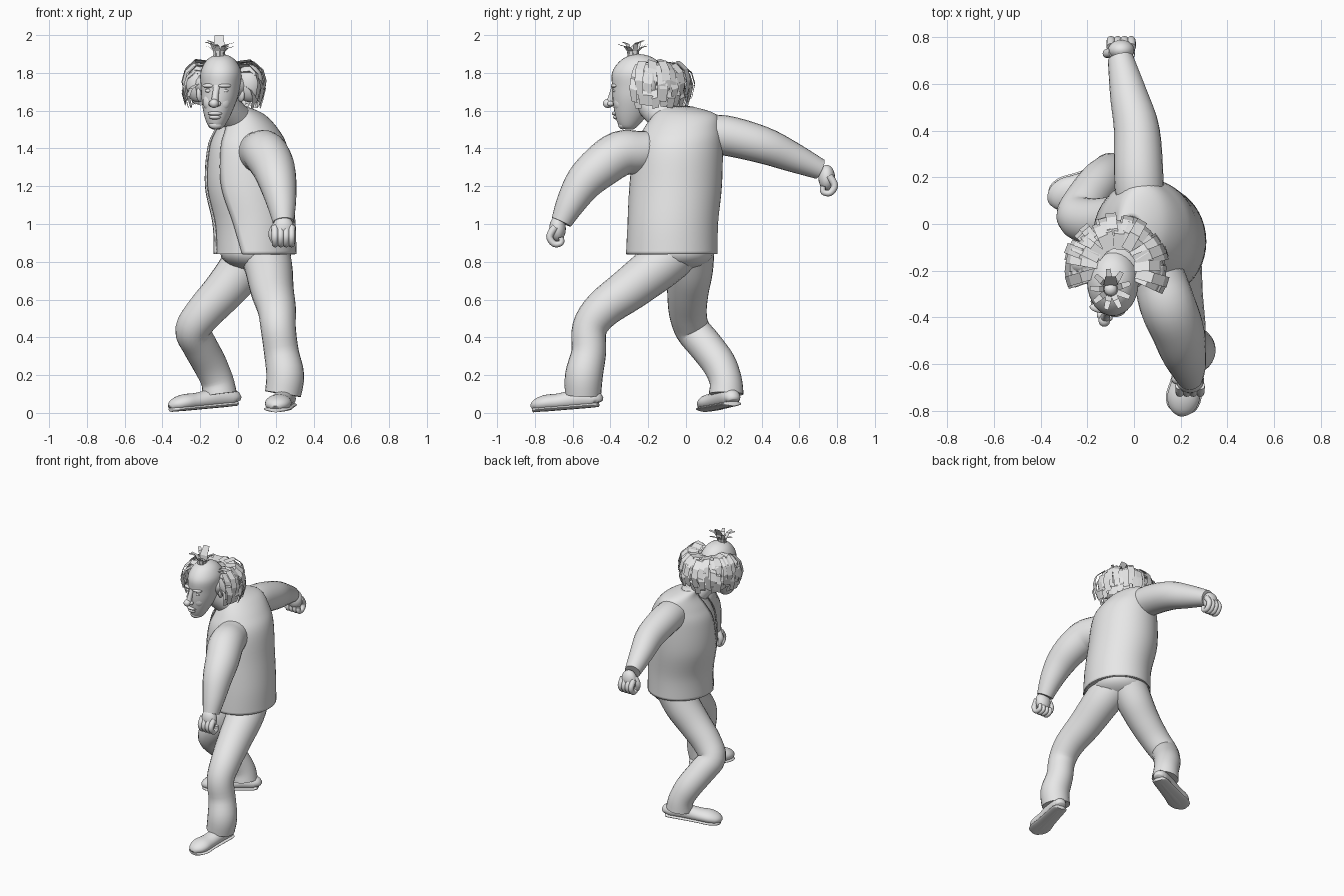
import bpy, bmesh, math, random
from mathutils import Vector

random.seed(4)
if "Cube" in bpy.data.objects:
    bpy.data.objects.remove(bpy.data.objects["Cube"], do_unlink=True)

clay = bpy.data.materials.new("light_grey")
clay.use_nodes = True
clay.diffuse_color = (0.8, 0.8, 0.8, 1)
clay.node_tree.nodes["Principled BSDF"].inputs["Base Color"].default_value = (0.8, 0.8, 0.8, 1)
X, Y, Z = Vector((1, 0, 0)), Vector((0, 1, 0)), Vector((0, 0, 1))


def finish(name, bm, smooth=True):
    mesh = bpy.data.meshes.new(name)
    bm.to_mesh(mesh)
    bm.free()
    mesh.materials.append(clay)
    for p in mesh.polygons:
        p.use_smooth = smooth
    ob = bpy.data.objects.new(name, mesh)
    bpy.context.collection.objects.link(ob)
    return ob


def spline(pts, k):
    """Catmull-Rom through tuples of any length."""
    pts = [pts[0]] + list(pts) + [pts[-1]]
    out = []
    for a, b, c, d in zip(pts, pts[1:], pts[2:], pts[3:]):
        for s in range(k):
            t = s / k
            out.append([(2 * q + (r - p) * t + (2 * p - 5 * q + 4 * r - u) * t * t
                         + (3 * q - p - 3 * r + u) * t ** 3) / 2
                        for p, q, r, u in zip(a, b, c, d)])
    return out + [list(pts[-1])]


def loft(name, pts, ref=X, upright=False, n=24, k=4):
    """Skin of ellipses: x, y, z, radius, radius and optionally start and end angle."""
    rows = spline(pts, k)
    bm = bmesh.new()
    opened = len(rows[0]) > 5
    rings = []
    for i, row in enumerate(rows):
        if upright:
            a, b = X, Y
        else:
            t = Vector(rows[min(i + 1, len(rows) - 1)][:3]) - Vector(rows[max(i - 1, 0)][:3])
            t.normalize()
            a = (ref - t * ref.dot(t)).normalized()
            b = t.cross(a)
        start, end = row[5:] if opened else (0, 360)
        ring = []
        for j in range(n + opened):
            w = math.radians(start + (end - start) * j / n)
            ring.append(bm.verts.new(Vector(row[:3]) + a * max(row[3], .001) * math.cos(w)
                                     + b * max(row[4], .001) * math.sin(w)))
        rings.append(ring)
    for lo, hi in zip(rings, rings[1:]):
        for j in range(n):
            m = (j + 1) % len(lo)
            bm.faces.new((lo[j], lo[m], hi[m], hi[j]))
    if not opened:
        bm.faces.new(rings[0][::-1])
        bm.faces.new(rings[-1])
    ob = finish(name, bm)
    bpy.context.view_layer.objects.active = ob
    ob.select_set(True)
    bpy.ops.object.shade_smooth_by_angle(angle=math.radians(50))
    ob.select_set(False)
    return ob


def tube(name, pts, **kw):
    return loft(name, [p + (p[3],) for p in pts], **kw)


def blob(name, centre, size, turn=0):
    bm = bmesh.new()
    bmesh.ops.create_uvsphere(bm, u_segments=20, v_segments=12, radius=1)
    ob = finish(name, bm)
    ob.location, ob.scale, ob.rotation_euler.z = centre, size, turn


def ribbon(bm, path, side, width):
    pairs = []
    for i, p in enumerate(path):
        half = side * width * (.5 if i < len(path) - 1 else .38)
        pairs.append((bm.verts.new(p - half), bm.verts.new(p + half)))
    for (a, b), (c, d) in zip(pairs, pairs[1:]):
        bm.faces.new((a, b, d, c))


# Torso: shirt, with an open vest over it
vest_rings = [
    (.09, -.075, .84, .22, .243, 252, 560), (.085, -.07, 1.0, .22, .24, 240, 558),
    (.055, -.055, 1.2, .23, .245, 231, 556), (.05, -.04, 1.4, .213, .235, 228, 555),
    (.045, -.02, 1.5, .17, .207, 228, 554), (.03, -.005, 1.58, .11, .165, 226, 552),
    (-.015, -.05, 1.622, .062, .085, 226, 552)]
vest = loft("vest", vest_rings, upright=True, n=40, k=6)
shell = vest.modifiers.new("thickness", "SOLIDIFY")
shell.thickness, shell.offset = .006, -1
shirt_rings = [(x, y, z, rx - .009, ry - .009) for x, y, z, rx, ry, *_ in vest_rings]
loft("shirt", shirt_rings + [(-.02, -.06, 1.628, .03, .05)], upright=True, n=36)

# Trousers
blob("trouser_seat", (.095, -.04, .85), (.19, .19, .1))
tube("left_trouser_leg", [
    (.13, -.04, .87, .13), (.16, -.14, .78, .127), (.18, -.3, .655, .115), (.205, -.44, .55, .102),
    (.213, -.51, .45, .093), (.23, -.515, .32, .092), (.25, -.54, .2, .1), (.238, -.545, .1, .096)])
tube("right_trouser_leg", [
    (.07, .02, .85, .13), (.01, .02, .75, .122), (-.08, .01, .64, .11), (-.18, .01, .53, .1),
    (-.24, .035, .44, .093), (-.205, .1, .36, .092), (-.15, .175, .26, .09), (-.11, .21, .17, .086),
    (-.098, .213, .1, .092)])


# Shoes, each on a thin sole with the heel lifted
def shoe(side, heel, toe):
    heel, toe = Vector(heel), Vector(toe)
    across = Z.cross(toe - heel).normalized()
    shape = [(0, .03, .05), (.05, .048, .09), (.3, .054, .105), (.6, .061, .09),
             (.8, .07, .088), (.94, .055, .07), (1, .025, .04)]
    spots = [(heel.lerp(toe, f), w, h) for f, w, h in shape]
    loft(side + "_shoe", [(p.x, p.y, p.z + h / 2, w, h / 2) for p, w, h in spots], ref=across)
    loft(side + "_sole", [(p.x, p.y, p.z + .014, w + .006, .013) for p, w, h in spots], ref=across)


shoe("left", (.262, -.465, .03), (.2, -.81, .002))
shoe("right", (-.01, .25, .036), (-.355, .1, .004))

# Arms
tube("left_arm", [
    (.09, -.16, 1.39, .1), (.115, -.25, 1.38, .113), (.145, -.35, 1.372, .12), (.185, -.45, 1.305, .114),
    (.21, -.54, 1.22, .1), (.23, -.61, 1.11, .078), (.24, -.66, 1.01, .056)])
tube("right_arm", [
    (.03, .06, 1.47, .1), (.02, .2, 1.47, .106), (.012, .4, 1.42, .098), (-.022, .55, 1.36, .081),
    (-.058, .71, 1.29, .055)])


# Hands: palm, four curled fingers and a thumb
def hand(side, x, y, z, s):
    blob(side + "_palm", (x, y, z), (.057, .044, .068))
    curl = [(.012, .01), (.042, -.04), (.018, -.08), (-.018, -.075), (-.02, -.045)]
    for i in range(4):
        fx = x + (i - 1.5) * .029
        tube(f"{side}_finger_{i + 1}", [(fx, y + s * u, z + v, .02 - .0015 * j)
                                        for j, (u, v) in enumerate(curl)], n=12)
    tube(side + "_thumb", [(x - .035, y - s * .01, z + .02, .022), (x - .06, y - s * .015, z - .025, .02),
                           (x - .052, y - s * .02, z - .07, .013)], ref=Y, n=12)


hand("left", .24, -.68, .975, -1)
hand("right", -.055, .745, 1.245, 1)

# Neck and head
tube("neck", [(.02, -.06, 1.52, .09), (-.04, -.16, 1.6, .075), (-.09, -.23, 1.68, .07)])
loft("head", [
    (-.115, -.3, 1.5, .015, .018), (-.115, -.305, 1.515, .04, .046), (-.11, -.292, 1.57, .068, .082),
    (-.1, -.272, 1.65, .092, .115), (-.093, -.255, 1.72, .103, .135), (-.09, -.25, 1.8, .109, .142),
    (-.09, -.25, 1.86, .082, .103), (-.09, -.25, 1.89, .044, .053), (-.09, -.25, 1.9, .004, .004)],
    upright=True, n=32)
loft("nose_bridge", [(-.125, -.405, 1.635, .022, .022), (-.12, -.392, 1.68, .017, .018),
                     (-.112, -.38, 1.735, .018, .012)], upright=True, n=14)
blob("nose_tip", (-.127, -.413, 1.638), (.025, .027, .024))
for name, dx in (("right", -1), ("left", 1)):
    x, near = -.113 + dx * .042, dx * .009
    blob(name + "_nostril", (-.125 + dx * .02, -.395 - near / 2, 1.637), (.014, .017, .014))
    blob(name + "_eye", (x, -.366 - near, 1.705), (.02, .013, .01))
    blob(name + "_brow", (x, -.37 - near, 1.732), (.036, .018, .012), dx * .25)
    blob(name + "_cheek", (x - dx * .004, -.346 - near, 1.645), (.036, .026, .044), dx * .4)
    blob(name + "_ear", (-.092 + dx * .108, -.225, 1.69), (.018, .032, .045), dx * .4)
blob("upper_lip", (-.122, -.37, 1.585), (.038, .022, .012))
blob("lower_lip", (-.122, -.364, 1.565), (.032, .022, .012))
blob("chin", (-.118, -.335, 1.525), (.036, .024, .024))

# Hair: soft masses with long overlapping ribbons fanning around the back and sides
blob("hair_core", (-.085, -.155, 1.735), (.165, .15, .1))
blob("left_hair_mass", (.06, -.2, 1.745), (.075, .065, .1))
blob("right_hair_mass", (-.215, -.17, 1.745), (.065, .06, .1))
bm = bmesh.new()
for z0, reach, drop, count in ((1.835, .2, .17, 25), (1.79, .195, .15, 23), (1.74, .185, .12, 21)):
    for i in range(count):
        w = math.radians(-24 + 222 * i / (count - 1) + random.uniform(-2, 2))
        out = Vector((math.cos(w), math.sin(w), 0))
        side = Vector((-out.y, out.x, random.uniform(-.4, .4))).normalized()
        r = reach * random.uniform(.9, 1.1)
        root = Vector((-.075, -.185, z0 + random.uniform(-.015, .015)))
        path = [root + out * r * f + Z * h * drop
                for f, h in ((.4, .05), (.75, .1), (.98, -.15), (1.06, -.5), (.98, -.95))]
        ribbon(bm, path, side, .046)
finish("hair_fringe", bm, smooth=False)

# Tied tuft on the crown
bm = bmesh.new()
for i in range(9):
    w = 2 * math.pi * i / 9 + .3
    out = Vector((math.cos(w), math.sin(w), 0))
    lift = random.uniform(.05, .085)
    path = [Vector((-.1, -.28, 1.88)) + out * r + Z * h
            for r, h in ((.026, 0), (.03, .035), (.05, lift), (.088, lift + .01))]
    ribbon(bm, path, Z.cross(out), .026)
ribbon(bm, [Vector((-.1, -.265, 1.88)), Vector((-.1, -.26, 1.94)), Vector((-.1, -.225, 2.0))], X, .06)
finish("hair_tuft", bm, smooth=False)
blob("tuft_base", (-.1, -.28, 1.895), (.028, .028, .025))
